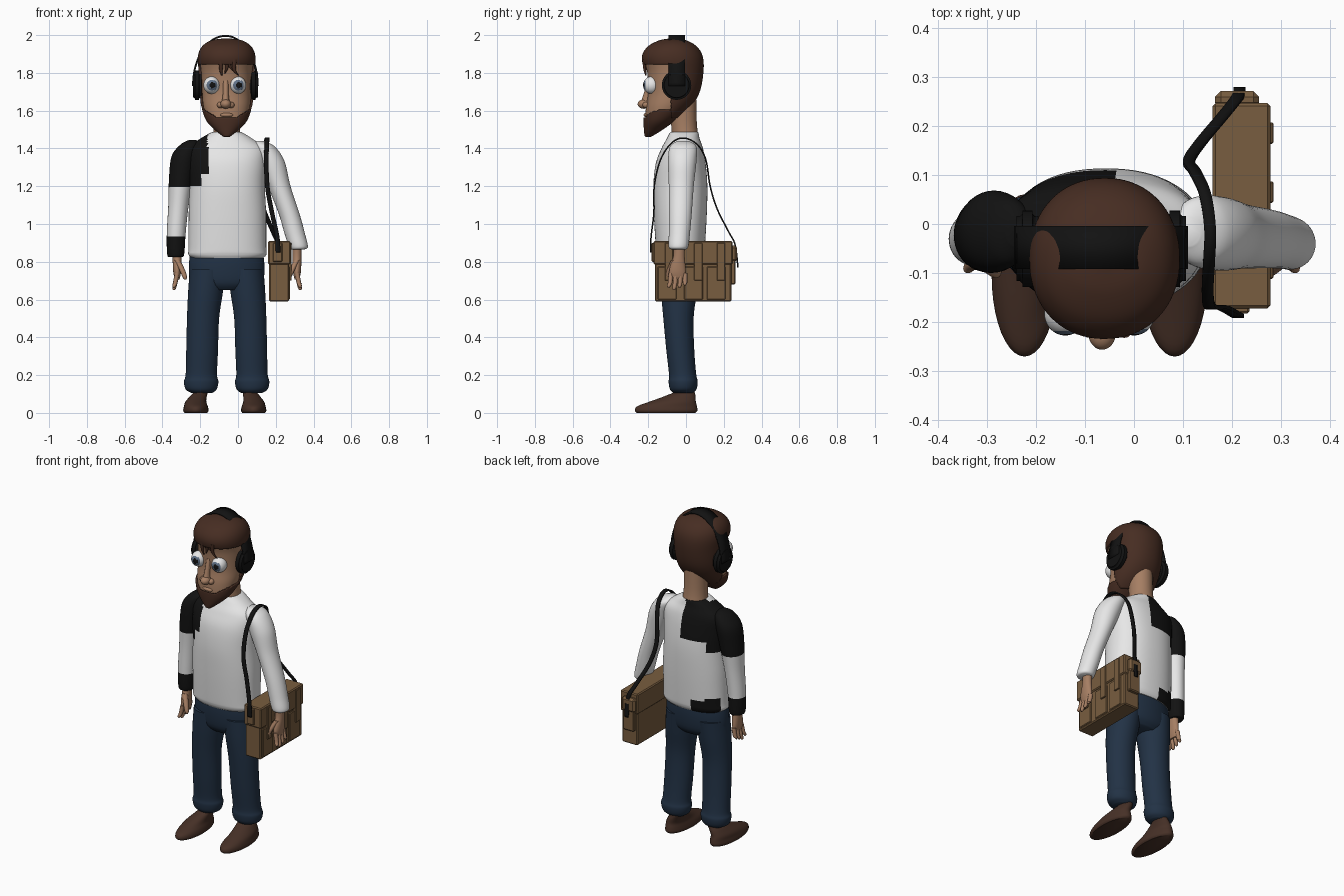
import bpy, bmesh, math
from mathutils import Vector

cube = bpy.data.objects.get("Cube")
if cube:
    bpy.data.objects.remove(cube, do_unlink=True)

MID = -.06  # centre line of the body


def material(name, r, g, b):
    m = bpy.data.materials.new(name)
    m.use_nodes = True
    m.diffuse_color = (r, g, b, 1)
    bsdf = next(n for n in m.node_tree.nodes if n.type == "BSDF_PRINCIPLED")
    bsdf.inputs["Base Color"].default_value = (r, g, b, 1)
    bsdf.inputs["Roughness"].default_value = .8
    return m


WHITE = material("white cloth", .8, .8, .8)
BLACK = material("black", .006, .006, .006)
DENIM = material("dark denim", .016, .032, .06)
SKIN = material("skin", .38, .21, .125)
HAIR = material("brown hair", .062, .026, .016)
SHOE = material("brown leather", .062, .03, .02)
CANVAS = material("tan canvas", .19, .11, .05)
IRIS = material("blue grey iris", .12, .17, .25)


def finish(name, bm, mat, angle=50):
    """Turn a bmesh into a shaded object of one colour."""
    bmesh.ops.recalc_face_normals(bm, faces=bm.faces)
    mesh = bpy.data.meshes.new(name)
    bm.to_mesh(mesh)
    bm.free()
    mesh.materials.append(mat)
    ob = bpy.data.objects.new(name, mesh)
    bpy.context.collection.objects.link(ob)
    bpy.ops.object.select_all(action="DESELECT")
    ob.select_set(True)
    bpy.context.view_layer.objects.active = ob
    if angle:
        bpy.ops.object.shade_smooth_by_angle(angle=math.radians(angle))
    return ob


def spline(points, steps):
    """Smooth curve through tuples of any length."""
    pts = [Vector(p) for p in points]
    out = []
    for i in range(len(pts) - 1):
        a, b, c, d = pts[max(i - 1, 0)], pts[i], pts[i + 1], pts[min(i + 2, len(pts) - 1)]
        for k in range(steps):
            t = k / steps
            out.append(b + (c - a) * (t / 2) + (a * 2 - b * 5 + c * 4 - d) * (t * t / 2)
                       + (b * 3 - a - c * 3 + d) * (t ** 3 / 2))
    return out + [pts[-1]]


def loft(name, rings, mat, n=32, steps=4, power=2):
    """Skin level ovals given as x, y, z, half width, half depth."""
    bm = bmesh.new()
    rows = []
    for x, y, z, rx, ry in spline(rings, steps):
        row = []
        for i in range(n):
            a = math.tau * i / n
            c, s = (math.copysign(abs(v) ** (2 / power), v) for v in (math.cos(a), math.sin(a)))
            row.append(bm.verts.new((x + rx * c, y + ry * s, z)))
        rows.append(row)
    for low, high in zip(rows, rows[1:]):
        for i in range(n):
            j = (i + 1) % n
            bm.faces.new((low[i], low[j], high[j], high[i]))
    bm.faces.new(rows[0])
    bm.faces.new(rows[-1])
    return finish(name, bm, mat)


def paint(ob, mat, rule):
    ob.data.materials.append(mat)
    for f in ob.data.polygons:
        if rule(*f.center):
            f.material_index = len(ob.data.materials) - 1


def solidify(ob, thickness, offset):
    mod = ob.modifiers.new("thickness", "SOLIDIFY")
    mod.thickness, mod.offset = thickness, offset


def shell(name, source, mat, thickness, rule):
    """Raised layer over the faces of another part that pass a rule."""
    bm = bmesh.new()
    bm.from_mesh(source.data)
    drop = [f for f in bm.faces if not rule(*f.calc_center_median())]
    bmesh.ops.delete(bm, geom=drop, context="FACES")
    for _ in range(3):
        rim = [v for v in bm.verts if v.is_boundary]
        bmesh.ops.smooth_vert(bm, verts=rim, factor=.5, use_axis_x=True, use_axis_y=True, use_axis_z=True)
    solidify(finish(name, bm, mat), thickness, 1)


def ribbon(name, points, half, mat, thickness, steps=6):
    bm = bmesh.new()
    half = Vector(half)
    rows = [(bm.verts.new(p - half), bm.verts.new(p + half)) for p in spline(points, steps)]
    for a, b in zip(rows, rows[1:]):
        bm.faces.new((a[0], a[1], b[1], b[0]))
    solidify(finish(name, bm, mat), thickness, 0)


def box(name, low, high, mat, bevel=.006):
    bm = bmesh.new()
    bmesh.ops.create_cube(bm, size=1)
    for v in bm.verts:
        v.co = [(l + h) / 2 + c * (h - l) for l, h, c in zip(low, high, v.co)]
    bmesh.ops.bevel(bm, geom=bm.edges[:], offset=bevel, segments=1, affect="EDGES")
    return finish(name, bm, mat, 0)


def ball(name, centre, radii, mat):
    """Ellipsoid whose poles point to front and back."""
    bm = bmesh.new()
    bmesh.ops.create_uvsphere(bm, u_segments=32, v_segments=24, radius=1)
    for v in bm.verts:
        x, y, z = v.co
        v.co = [c + r * p for c, r, p in zip(centre, radii, (x, -z, y))]
    return finish(name, bm, mat)


# Head, hair and beard
profile = [(1.47, -.21, -.19, .012), (1.5, -.213, -.14, .05), (1.55, -.215, -.07, .098),
           (1.62, -.212, .01, .123), (1.7, -.2, .06, .13), (1.8, -.205, .08, .135),
           (1.88, -.222, .078, .141), (1.93, -.195, .05, .123), (1.96, -.14, 0, .08), (1.97, -.09, -.05, .02)]
head = loft("head", [(MID, (f + b) / 2, z, r, (b - f) / 2) for z, f, b, r in profile], SKIN, 72, 8, 2.15)
shell("hair", head, HAIR, .012, lambda x, y, z: z > 1.57 and (z > 1.845 or y > -.085))
shell("beard", head, HAIR, .01,
      lambda x, y, z: z < 1.565 + .6 * max(0, abs(x - MID) - .045) and y < -.03)
loft("neck", [(MID, .0, 1.42, .08, .075), (MID, -.01, 1.52, .068, .068), (MID, -.02, 1.66, .07, .075)], SKIN)
for i, (top, tip) in enumerate([(-.09, -.085), (-.06, -.07), (-.045, -.025), (-.02, .005)]):
    low = 1.785 + .012 * (i % 3)
    loft(f"forelock_{i + 1}", [(tip, -.212, low, .003, .003), (top, -.218, low + .03, .009, .007),
                               (top, -.222, 1.87, .014, .01)], HAIR, 12)

# Face
loft("nose_bridge", [(MID - .005, -.215, 1.63, .024, .03), (MID - .005, -.205, 1.68, .016, .022),
                     (MID - .005, -.192, 1.76, .014, .012)], SKIN)
ball("nose_tip", (MID - .005, -.222, 1.635), (.028, .034, .025), SKIN)
for side, word in ((-1, "right"), (1, "left")):
    ball(f"{word}_nostril", (MID - .005 + side * .028, -.208, 1.63), (.018, .022, .017), SKIN)
    ex = MID - .01 + side * .07
    eye = ball(f"{word}_eye", (ex, -.182, 1.735), (.043, .045, .046), WHITE)
    for mat, size in ((IRIS, .028), (BLACK, .016)):
        paint(eye, mat, lambda x, y, z: y < -.182 and math.hypot(x - ex - .004, z - 1.735) < size)
ball("lips", (MID, -.208, 1.577), (.035, .016, .012), SKIN)

# Headphones
arc = [(MID - .007 - .172 * math.cos(a), -.048, 1.73 + .266 * math.sin(a))
       for a in (math.pi * k / 12 for k in range(13))]
ribbon("headphone_band", arc, (0, .044, 0), BLACK, .01, 3)
for side, word in ((-1, "right"), (1, "left")):
    bm = bmesh.new()
    bmesh.ops.create_cone(bm, cap_ends=True, segments=32, radius1=.078, radius2=.078, depth=.045)
    bmesh.ops.bevel(bm, geom=[e for e in bm.edges if abs(e.verts[0].co.z - e.verts[1].co.z) < .01],
                    offset=.012, segments=3, affect="EDGES")
    for v in bm.verts:
        x, y, z = v.co
        v.co = (MID - .007 + side * .15 + z, -.05 + x, 1.735 + y)
    finish(f"{word}_ear_cup", bm, BLACK)

# Sweater
torso = loft("sweater_body", [
    (-.056, -.03, .82, .19, .115), (-.056, -.03, .84, .207, .125), (-.056, -.03, .88, .206, .13),
    (-.056, -.03, 1.05, .205, .14), (-.058, -.03, 1.2, .2, .143), (-.06, -.028, 1.32, .205, .132),
    (-.062, -.02, 1.4, .2, .11), (-.062, -.015, 1.45, .14, .088), (MID, -.01, 1.485, .08, .074),
    (MID, -.01, 1.48, .066, .064)], WHITE, 72, 8, 2.25)
left = loft("left_sleeve", [
    (.315, -.04, .865, .035, .038), (.32, -.04, .88, .05, .052), (.3, -.035, .95, .054, .056),
    (.272, -.03, 1.05, .055, .06), (.218, -.025, 1.2, .06, .066), (.175, -.02, 1.33, .072, .075),
    (.135, -.015, 1.41, .06, .07), (.11, -.015, 1.44, .025, .03)], WHITE, 40, 8)
right = loft("right_sleeve", [
    (-.33, -.03, .825, .032, .036), (-.33, -.03, .84, .045, .05), (-.327, -.03, .95, .05, .055),
    (-.315, -.025, 1.1, .054, .064), (-.3, -.02, 1.25, .065, .078), (-.283, -.015, 1.36, .068, .083),
    (-.255, -.015, 1.42, .05, .065), (-.24, -.015, 1.445, .02, .03)], WHITE, 40, 8)
paint(torso, BLACK, lambda x, y, z: (z > 1.2 and x < -.19) or (z > 1.27 and x < (-.16 if y < 0 else -.045)))
paint(torso, BLACK, lambda x, y, z: y > .02 and x < -.1 and z < .9 - .15 * (x + .15))
paint(right, BLACK, lambda x, y, z: z > 1.2 or z < .94)

# Trousers and shoes
loft("trouser_hips", [(MID, -.03, .65, .13, .07), (MID, -.03, .69, .19, .1), (MID, -.03, .78, .2, .112),
                      (MID, -.03, .86, .19, .11)], DENIM, 48)
for side, word in ((-1, "right"), (1, "left")):
    def at(dx):
        return MID + side * dx

    loft(f"{word}_trouser_leg", [
        (at(.132), -.015, .105, .055, .05), (at(.135), -.015, .125, .082, .07), (at(.135), -.015, .165, .091, .077),
        (at(.134), -.018, .205, .083, .072), (at(.13), -.03, .33, .084, .074), (at(.125), -.04, .5, .085, .08),
        (at(.112), -.037, .64, .092, .095), (at(.1), -.032, .76, .095, .105)], DENIM, 40, 5)
    foot = -.223 if side < 0 else .083
    ankle = -.195 if side < 0 else .06
    loft(f"{word}_shoe", [
        (foot, -.105, 0, .06, .155), (foot, -.105, .012, .067, .165), (foot, -.1, .035, .063, .158),
        (foot, -.07, .06, .055, .122), (foot * .5 + ankle * .5, -.03, .09, .044, .08),
        (ankle, -.005, .12, .036, .05), (ankle, -.005, .2, .034, .045)], SHOE, 40, 4)

# Hands
for side, word, hx in ((-1, "right", -.322), (1, "left", .312)):
    loft(f"{word}_palm", [(hx, -.042, .705, .012, .038), (hx, -.045, .74, .02, .044), (hx, -.043, .78, .023, .04),
                          (hx, -.037, .83, .024, .03), (hx, -.035, .9, .025, .03)], SKIN)
    for i in range(4):
        y = -.08 + .025 * i
        tip = .66 + .012 * abs(i - 1)
        loft(f"{word}_finger_{i + 1}", [
            (hx + side * .018, y * 1.15, tip - .01, .004, .004), (hx + side * .016, y * 1.13, tip, .01, .01),
            (hx + side * .01, y * 1.05, .69, .012, .012), (hx, y, .74, .013, .013)], SKIN, 12)
    loft(f"{word}_thumb", [
        (hx - side * .042, -.1, .705, .005, .005), (hx - side * .04, -.098, .72, .012, .012),
        (hx - side * .025, -.085, .76, .015, .015), (hx, -.06, .81, .015, .018)], SKIN, 16)

# Satchel
box("satchel_body", (.165, -.165, .59), (.27, .24, .89), CANVAS)
box("satchel_lid", (.16, -.172, .785), (.278, .246, .91), CANVAS)
for i, y in enumerate((-.09, .065, .185)):
    box(f"satchel_buckle_strap_{i + 1}", (.265, y - .022, .7), (.284, y + .022, .9), CANVAS, .003)
for i, y in enumerate((-.15, -.01, .11)):
    box(f"satchel_pocket_{i + 1}", (.262, y, .6), (.276, y + .1, .775), CANVAS, .004)
box("satchel_end_pouch", (.175, .23, .68), (.25, .262, .84), CANVAS)
box("satchel_end_flap", (.165, .235, .8), (.255, .271, .885), CANVAS, .012)
box("satchel_front_tab", (.185, -.182, .8), (.235, -.165, .9), CANVAS, .004)

# Shoulder strap
ribbon("shoulder_strap", [
    (.212, -.187, .85), (.208, -.185, .93), (.18, -.17, 1.06), (.155, -.168, 1.2), (.15, -.135, 1.34),
    (.153, -.075, 1.43), (.155, -.01, 1.455), (.145, .06, 1.42), (.125, .105, 1.34), (.112, .128, 1.2),
    (.135, .165, 1.08), (.185, .225, .96), (.212, .26, .89), (.215, .275, .77)], (.012, 0, 0), BLACK, .008)
